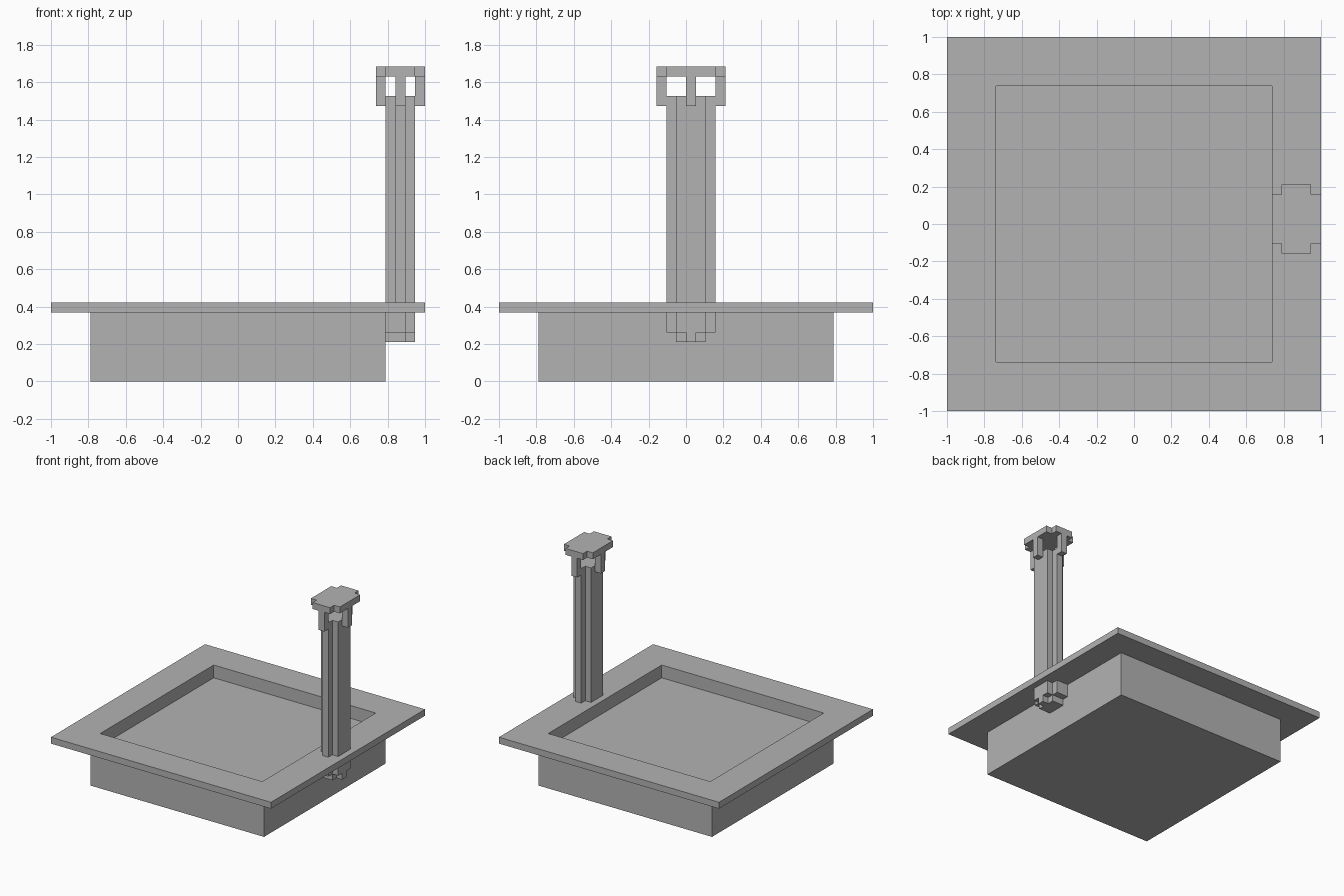
import bpy
import bmesh

U = 2 / 38            # one module of the design grid
CX, CY = 16.5, 0.5    # centre of the column, in modules

cube = bpy.data.objects.get("Cube")
if cube:
    bpy.data.objects.remove(cube, do_unlink=True)

grey = bpy.data.materials.new("plain grey")
grey.use_nodes = True
colour = (0.45, 0.45, 0.45, 1)
grey.diffuse_color = colour
grey.node_tree.nodes["Principled BSDF"].inputs["Base Color"].default_value = colour


def loft(name, rings):
    """Skin a stack of equal-sized rings of points and close both ends."""
    bm = bmesh.new()
    loops = [[bm.verts.new((x * U, y * U, z * U)) for x, y, z in r] for r in rings]
    for low, high in zip(loops, loops[1:]):
        for i in range(len(low)):
            j = (i + 1) % len(low)
            bm.faces.new((low[i], low[j], high[j], high[i]))
    bm.faces.new(loops[0][::-1])
    bm.faces.new(loops[-1])
    bmesh.ops.recalc_face_normals(bm, faces=bm.faces)
    mesh = bpy.data.meshes.new(name)
    bm.to_mesh(mesh)
    bm.free()
    mesh.materials.append(grey)
    obj = bpy.data.objects.new(name, mesh)
    bpy.context.collection.objects.link(obj)
    return obj


def prism(name, outline, z0, z1):
    return loft(name, [[(x, y, z) for x, y in outline] for z in (z0, z1)])


def square(h, z):
    return [(-h, -h, z), (h, -h, z), (h, h, z), (-h, h, z)]


def cross(ax, ay):
    """Plus-shaped outline with one-module notches at the corners."""
    bx, by = ax - 1, ay - 1
    quarter = [(ax, by), (bx, by), (bx, ay)]
    pts = quarter + [(-x, y) for x, y in quarter[::-1]]
    pts += [(-x, -y) for x, y in pts]
    return [(CX + x, CY + y) for x, y in pts]


def stepped(half):
    """Outline against the basin wall, notched at its outer corners."""
    side = [(15, half), (17, half), (17, half - 1), (18, half - 1)]
    pts = side + [(x, -y) for x, y in side[::-1]]
    return [(x, CY + y) for x, y in pts]


# Basin: outer wall, overhanging rim and sunken floor in one stepped skin
loft("basin", [square(h, z) for h, z in
               ((15, 0), (15, 7), (19, 7), (19, 8), (14, 8), (14, 6))])

# Column and its cap
prism("column", cross(1.5, 2.5), 8, 29)
prism("column_cap", cross(2.5, 3.5), 31, 32)

# Four brackets carry the cap above the open column head
for label, dx, dy in (("left", 2, 0), ("right", -2, 0), ("back", 0, 3), ("front", 0, -3)):
    x, y = CX + dx, CY + dy
    prism("cap_bracket_" + label,
          [(x - .5, y - .5), (x + .5, y - .5), (x + .5, y + .5), (x - .5, y + .5)], 28, 31)

# Corbel below the rim, tapering in two steps
prism("corbel_upper", stepped(2.5), 5, 7)
prism("corbel_lower", stepped(1.5), 4, 5)
